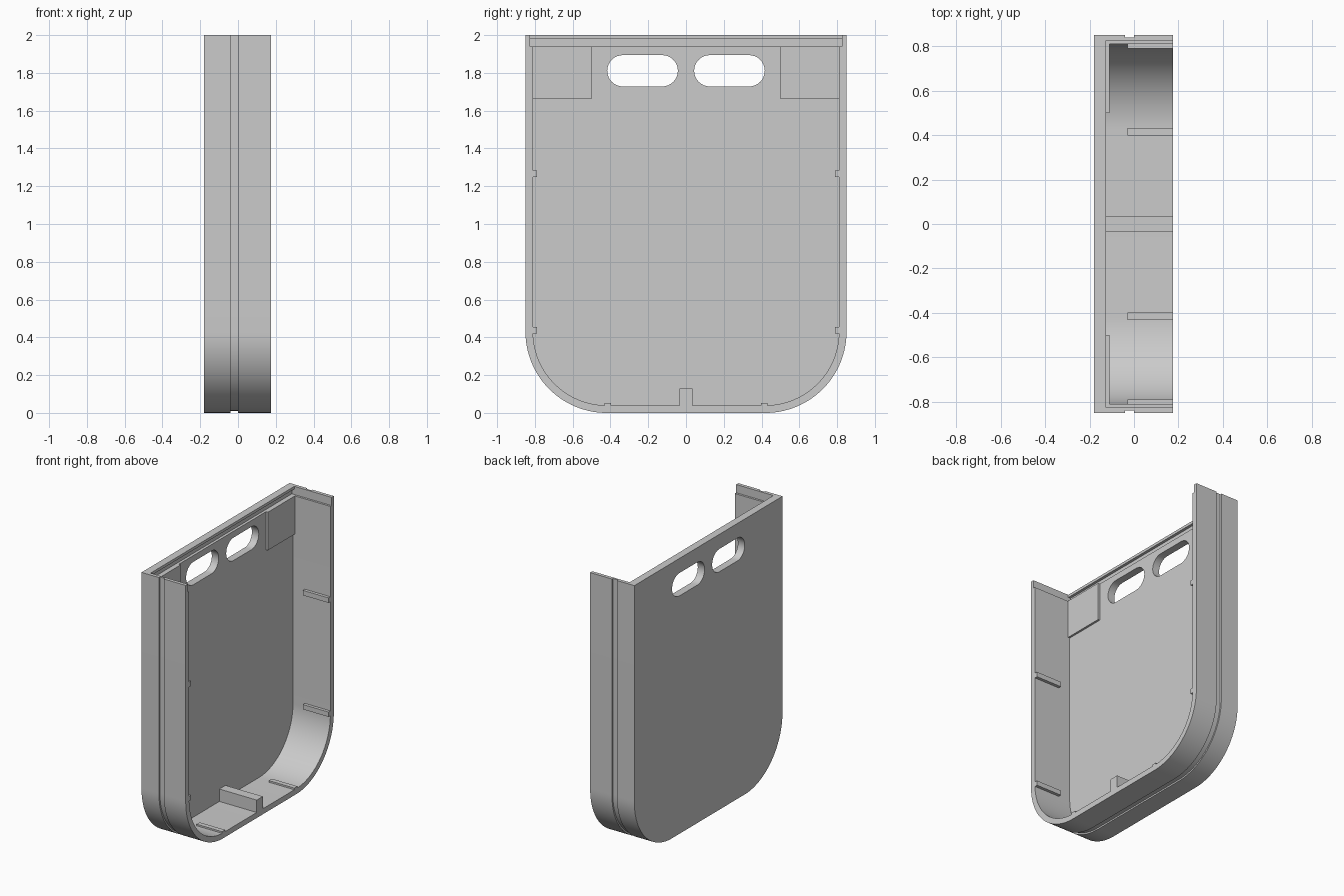
import bpy
import bmesh
from math import sin, cos, pi

if "Cube" in bpy.data.objects:
    bpy.data.objects.remove(bpy.data.objects["Cube"], do_unlink=True)

BACK, FLOOR, RIM = -0.18, -0.125, 0.175    # depth of the shell along x
HALF, RADIUS, WALL = 0.85, 0.43, 0.04

grey = bpy.data.materials.new("plain grey")
grey.use_nodes = True
COLOUR = (0.6, 0.6, 0.6, 1)
grey.diffuse_color = COLOUR
grey.node_tree.nodes["Principled BSDF"].inputs["Base Color"].default_value = COLOUR


def u_outline(inset, top, steps=28):
    """U-shaped (y, z) path, open at the top, moved inwards by inset."""
    r, cy = RADIUS - inset, HALF - RADIUS
    path = [(-HALF + inset, top)]
    for side, start in ((-1, pi), (1, 1.5 * pi)):
        for i in range(steps + 1):
            a = start + 0.5 * pi * i / steps
            path.append((side * cy + r * cos(a), RADIUS + r * sin(a)))
    path.append((HALF - inset, top))
    return path


def stadium(y0, y1, z0, z1, steps=16):
    r, zc = (z1 - z0) / 2, (z0 + z1) / 2
    points = []
    for yc, start in ((y1 - r, -0.5 * pi), (y0 + r, 0.5 * pi)):
        for i in range(steps + 1):
            a = start + pi * i / steps
            points.append((yc + r * cos(a), zc + r * sin(a)))
    return points


def rect(y0, y1, z0, z1):
    return [(y0, z0), (y1, z0), (y1, z1), (y0, z1)]


def prism(name, outline, x0, x1):
    """Extrude a closed (y, z) outline along x."""
    bm = bmesh.new()
    face = bm.faces.new([bm.verts.new((x0, y, z)) for y, z in outline])
    new = bmesh.ops.extrude_face_region(bm, geom=[face])["geom"]
    moved = [v for v in new if isinstance(v, bmesh.types.BMVert)]
    bmesh.ops.translate(bm, verts=moved, vec=(x1 - x0, 0, 0))
    bmesh.ops.recalc_face_normals(bm, faces=bm.faces)
    mesh = bpy.data.meshes.new(name)
    bm.to_mesh(mesh)
    bm.free()
    mesh.materials.append(grey)
    obj = bpy.data.objects.new(name, mesh)
    bpy.context.collection.objects.link(obj)
    return obj


def activate(obj):
    bpy.ops.object.select_all(action='DESELECT')
    obj.select_set(True)
    bpy.context.view_layer.objects.active = obj


def cut(target, cutter):
    cutter.hide_render = True
    mod = target.modifiers.new("cut", 'BOOLEAN')
    mod.operation, mod.solver, mod.object = 'DIFFERENCE', 'EXACT', cutter
    activate(target)
    bpy.ops.object.modifier_apply(modifier=mod.name)
    bpy.data.objects.remove(cutter, do_unlink=True)


# Tray shell: back plate with a U-shaped wall, open at the top and front
shell = prism("tray_shell", u_outline(0, 2.0), BACK, RIM)
cut(shell, prism("cavity", u_outline(WALL, 2.1), FLOOR, RIM + 0.1))

# Groove running around the outside of the wall
band = u_outline(-0.05, 2.1) + u_outline(0.011, 2.1)[::-1]
cut(shell, prism("outer_groove", band, -0.04, 0.0))

# Stepped seat at the top of the walls, and the slot under the plate lip
cut(shell, prism("top_seat", rect(-0.825, 0.825, 1.94, 2.1), FLOOR, RIM + 0.1))
cut(shell, prism("lid_slot", rect(-0.825, 0.825, 1.94, 1.98), FLOOR - 0.02, RIM + 0.1))

# Two rounded handle holes
for y0, y1 in ((-0.417, -0.043), (0.043, 0.417)):
    cut(shell, prism("handle_hole", stadium(y0, y1, 1.728, 1.894), BACK - 0.1, FLOOR + 0.1))

activate(shell)
bpy.ops.object.shade_smooth_by_angle(angle=0.4)

# Corner pads, wall ribs and floor ribs on both sides
for side, label in ((1, "left"), (-1, "right")):
    def sided(name, y0, y1, z0, z1, x0, x1=RIM):
        a, b = sorted((side * y0, side * y1))
        prism(f"{label}_{name}", rect(a, b, z0, z1), x0, x1)

    sided("corner_pad", 0.5, 0.815, 1.663, 1.94, FLOOR - 0.01, -0.11)
    sided("upper_wall_rib", 0.788, 0.82, 1.248, 1.284, -0.03)
    sided("lower_wall_rib", 0.788, 0.82, 0.42, 0.455, -0.03)
    sided("floor_rib", 0.397, 0.432, 0.03, 0.052, -0.03)

# Centre post on the floor
prism("centre_post", rect(-0.035, 0.035, 0.03, 0.13), FLOOR - 0.01, RIM)
